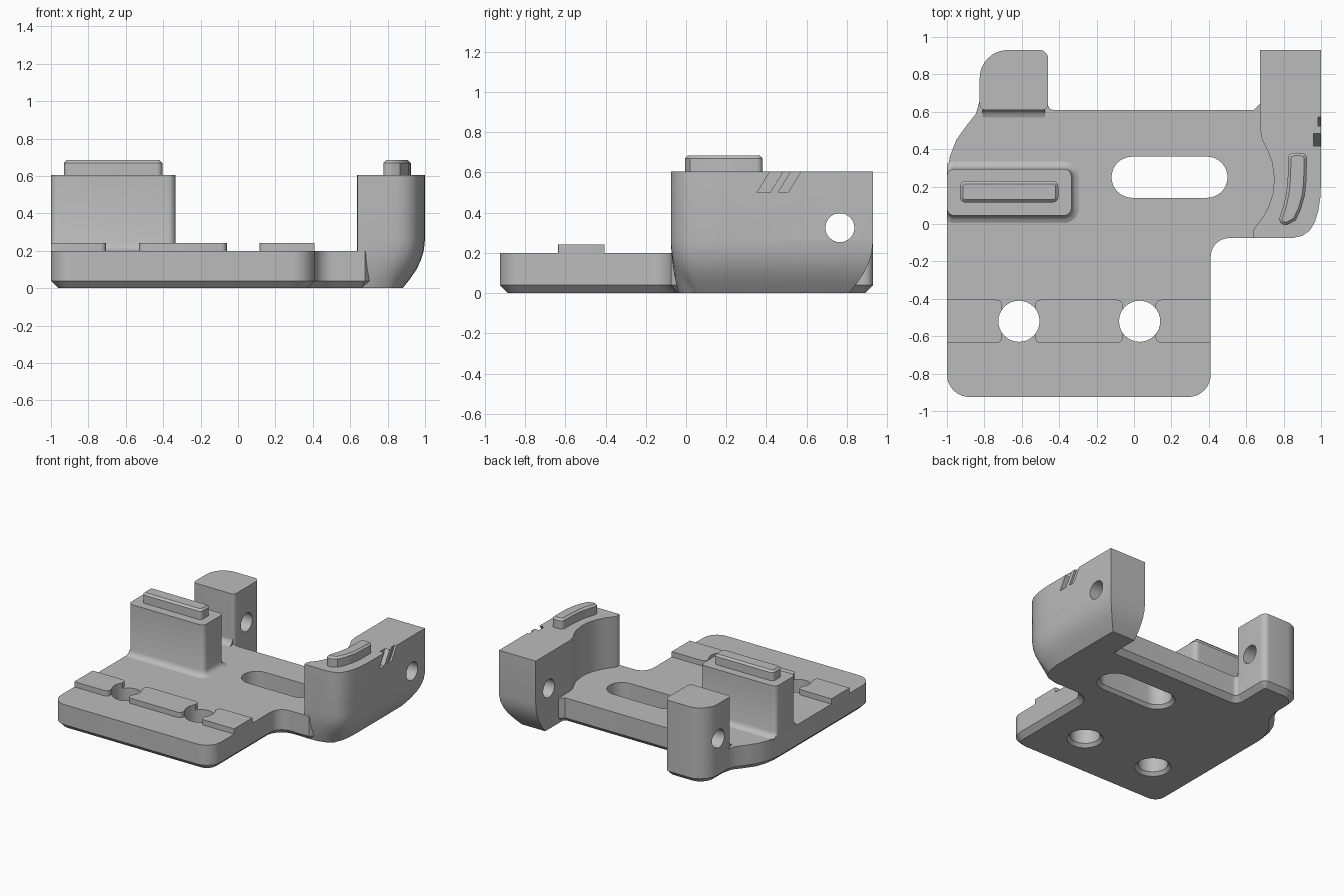
import bpy, bmesh, math
from mathutils import Vector

if "Cube" in bpy.data.objects:
    bpy.data.objects.remove(bpy.data.objects["Cube"])

GREY = (0.5, 0.5, 0.5, 1)
mat = bpy.data.materials.new("plain grey")
mat.use_nodes = True
mat.diffuse_color = GREY
mat.node_tree.nodes["Principled BSDF"].inputs["Base Color"].default_value = GREY


def rounded(points, steps=8):
    """Closed outline; a third number on a point is its corner radius."""
    out = []
    for i, p in enumerate(points):
        c = Vector(p[:2])
        if len(p) < 3:
            out.append(c)
            continue
        a = (Vector(points[i - 1][:2]) - c).normalized()
        b = (Vector(points[(i + 1) % len(points)][:2]) - c).normalized()
        half = a.angle(b) / 2
        reach, w = p[2] / math.tan(half), math.sin(half)
        for k in range(steps + 1):
            t = k / steps
            k0, k1, k2 = (1 - t) ** 2, 2 * w * t * (1 - t), t * t
            out.append(c + (a * k0 + b * k2) * reach / (k0 + k1 + k2))
    return out


def box(x0, x1, y0, y1, r, steps=8):
    return rounded([(x0, y0, r), (x1, y0, r), (x1, y1, r), (x0, y1, r)], steps)


def inward(outline):
    """Unit-offset mitre vector for each point of a counter-clockwise outline."""
    res = []
    for i, p in enumerate(outline):
        e0 = (p - outline[i - 1]).normalized()
        e1 = (outline[(i + 1) % len(outline)] - p).normalized()
        n0, n1 = Vector((-e0.y, e0.x)), Vector((-e1.y, e1.x))
        res.append((n0 + n1) / max(0.3, 1 + n0.dot(n1)))
    return res


def prism(name, outline, levels, axis="z", weight=None):
    """Stack the outline through (height, inset) levels."""
    bm = bmesh.new()
    rings = []
    offs = inward(outline)
    for h, d in levels:
        ring = []
        for p, o in zip(outline, offs):
            wx, wy = weight(p) if weight else (1, 1)
            u, v = p.x + o.x * d * wx, p.y + o.y * d * wy
            ring.append(bm.verts.new((u, v, h) if axis == "z" else (h, u, v)))
        rings.append(ring)
    n = len(outline)
    for low, high in zip(rings, rings[1:]):
        for i in range(n):
            j = (i + 1) % n
            bm.faces.new((low[i], low[j], high[j], high[i]))
    bm.faces.new(rings[0][::-1])
    bm.faces.new(rings[-1])
    mesh = bpy.data.meshes.new(name)
    bm.to_mesh(mesh)
    bm.free()
    mesh.materials.append(mat)
    ob = bpy.data.objects.new(name, mesh)
    bpy.context.collection.objects.link(ob)
    return ob


def cut(ob, *cutters):
    bpy.context.view_layer.objects.active = ob
    for c in cutters:
        m = ob.modifiers.new("cut", "BOOLEAN")
        m.operation, m.solver, m.object = "DIFFERENCE", "EXACT", c
        bpy.ops.object.modifier_apply(modifier=m.name)


parts, cutters = [], []

# Cutters: bolt holes and slot flared at the bottom, pivot hole, side notches
flared = [(-0.02, -0.04), (0.025, 0), (0.4, 0)]
bolts = [prism("bolt_cutter", box(x - 0.11, x + 0.11, -0.63, -0.41, 0.1099), flared)
         for x in (-0.615, 0.03)]
slot = prism("slot_cutter", box(-0.12, 0.5, 0.14, 0.36, 0.1099), flared)
pivot = prism("pivot_cutter", box(0.693, 0.837, 0.253, 0.397, 0.0719),
              [(-1.2, 0), (1.2, 0)], "x")
notches = []
for y0, y1, x in ((0.353, 0.418, 0.96), (0.458, 0.507, 0.985)):
    shape = rounded([(y0, 0.5), (y1, 0.5), (y1 + 0.074, 0.62), (y0 + 0.074, 0.62)])
    notches.append(prism("notch_cutter", shape, [(x, 0), (1.1, 0)], "x"))
cutters = bolts + [slot, pivot] + notches

# Base plate with chamfered underside
plate = rounded([
    (-1, -0.925, 0.12), (0.41, -0.925, 0.12), (0.41, -0.075, 0.1),
    (0.68, -0.075), (0.8, 0.08), (0.8, 0.5), (0.72, 0.645), (0.675, 0.645),
    (0.64, 0.61), (-0.46, 0.61, 0.03), (-0.46, 0.93, 0.045), (-0.825, 0.93, 0.15),
    (-0.825, 0.66), (-0.845, 0.59), (-0.9, 0.52), (-0.95, 0.45),
    (-0.985, 0.36), (-1, 0.26)])
base = prism("base_plate", plate, [(0, 0.04), (0.04, 0), (0.2, 0)])
cut(base, slot, *bolts)
parts.append(base)

# Raised pads beside the bolt holes
E = 0.001
for name, x0, x1, rl, rr in (("right_pad", -1, -0.705, E, 0.03),
                             ("middle_pad", -0.53, -0.06, 0.03, 0.03),
                             ("left_pad", 0.115, 0.41, 0.03, E)):
    shape = rounded([(x0, -0.635, rl), (x1, -0.635, rr), (x1, -0.405, rr),
                     (x0, -0.405, rl)], 4)
    pad = prism(name, shape, [(0.19, 0), (0.242, 0)])
    cut(pad, *bolts)
    parts.append(pad)

# Rear post with pivot hole and a fillet at its foot
post = prism("rear_post", rounded([
    (-0.825, 0.61, 0.03), (-0.46, 0.61, 0.03), (-0.46, 0.93, 0.045),
    (-0.825, 0.93, 0.15)]), [(0.1, 0), (0.605, 0)])
cut(post, pivot)
parts.append(post)
foot = rounded([(0.57, 0.19), (0.63, 0.19), (0.63, 0.24), (0.61, 0.24),
                (0.602, 0.217), (0.593, 0.208), (0.57, 0.2)])
parts.append(prism("post_fillet", foot, [(-0.81, 0), (-0.475, 0)], "x"))

# Tall block, filleted into the plate, flush with the plate's side
block = prism("tall_block", box(-1, -0.335, 0.045, 0.295, 0.04),
              [(0.19, -0.04), (0.2, -0.04), (0.208, -0.02), (0.22, -0.008),
               (0.24, 0), (0.605, 0)])
for v in block.data.vertices:
    v.co.x = max(v.co.x, -1)
parts.append(block)
raised = [(0.59, 0), (0.67, 0), (0.685, 0.015)]
parts.append(prism("block_rib", box(-0.93, -0.405, 0.115, 0.23, 0.03), raised))


# Curved side arm: deep rounding under the outer and rear edges only
def arm_weight(p):
    if p.x < 0.84 and -0.07 < p.y < 0.9:
        return 0, 0
    wy = 1 if p.y > 0.5 else min(1, max(0.33, (p.x - 0.7) / 0.2))
    return (wy if p.x > 0.84 else 0), wy


arm_shape = rounded([
    (0.64, -0.075), (0.72, -0.075), (0.8, -0.075), (0.85, -0.075), (0.9, -0.063),
    (0.94, -0.035), (0.967, 0.01), (0.985, 0.07), (0.996, 0.14), (1, 0.22),
    (1, 0.93), (0.675, 0.93), (0.675, 0.5), (0.685, 0.45), (0.715, 0.39),
    (0.738, 0.33), (0.75, 0.24), (0.742, 0.16), (0.718, 0.09), (0.685, 0.03),
    (0.645, -0.02), (0.635, -0.045)])
arm = prism("side_arm", arm_shape, [(0, 0.12), (0.05, 0.08), (0.1, 0.046), (0.15, 0.022),
                                    (0.2, 0.007), (0.26, 0), (0.605, 0)],
            weight=arm_weight)
cut(arm, pivot, *notches)
parts.append(arm)

# Curved rib on the arm
rib = rounded([
    (0.765, -0.005, 0.03), (0.82, -0.005), (0.865, 0.02), (0.893, 0.08), (0.913, 0.15),
    (0.922, 0.23), (0.925, 0.38, 0.03), (0.825, 0.38, 0.03), (0.822, 0.25),
    (0.815, 0.17), (0.8, 0.1)], 4)
parts.append(prism("arm_rib", rib, raised))

for c in cutters:
    bpy.data.objects.remove(c)
bpy.ops.object.select_all(action="DESELECT")
for ob in parts:
    ob.select_set(True)
bpy.context.view_layer.objects.active = parts[0]
bpy.ops.object.shade_smooth_by_angle(angle=math.radians(30))
